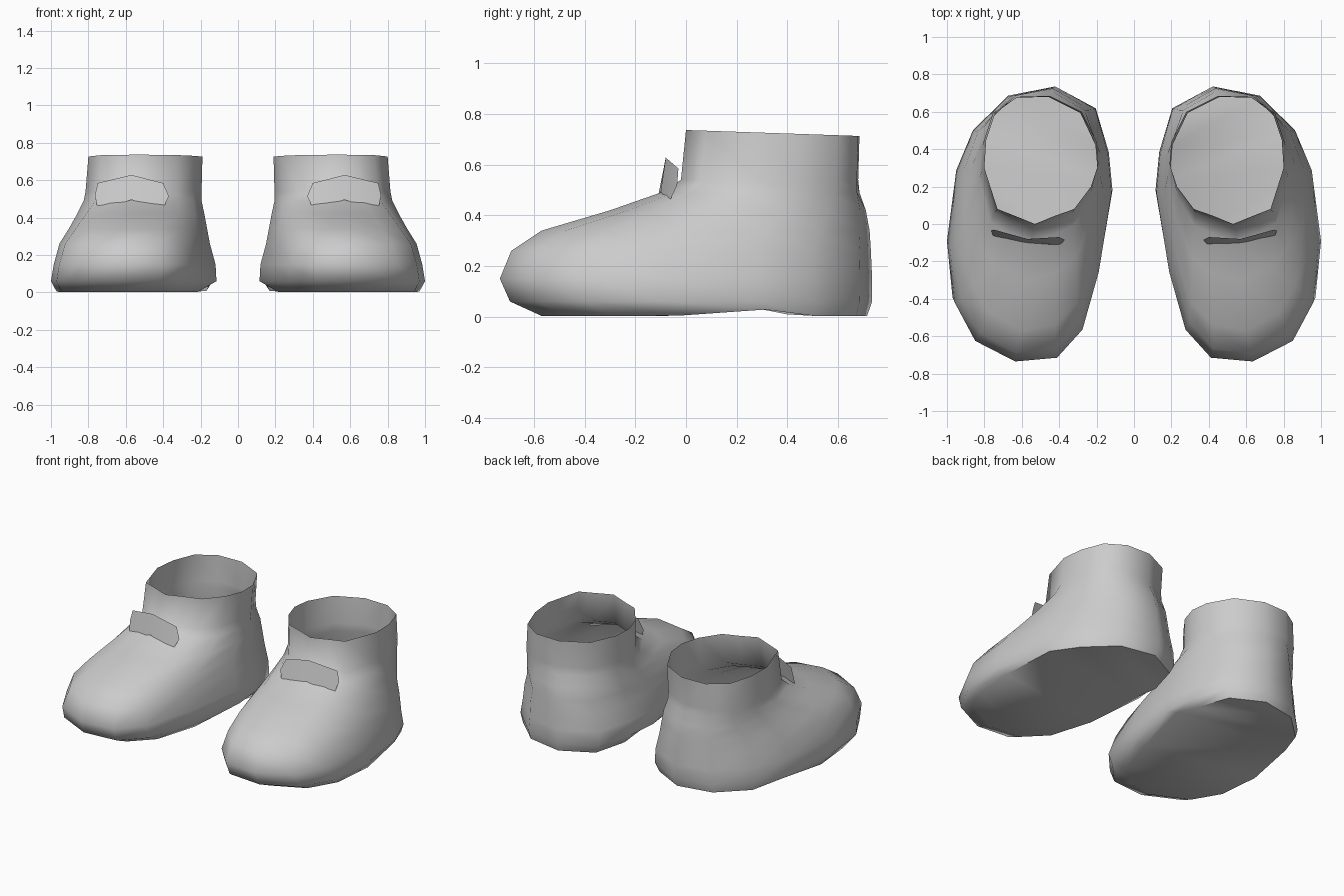
import bpy, bmesh, math

if "Cube" in bpy.data.objects:
    bpy.data.objects.remove(bpy.data.objects["Cube"])

# Plan outlines of one boot, starting at the heel and running round the outer side
foot = [(.42, .74), (.67, .69), (.86, .5), (.95, .28), (1, -.11), (.97, -.42), (.86, -.62),
        (.64, -.73), (.41, -.71), (.27, -.56), (.18, -.25), (.11, .17), (.13, .38), (.2, .62)]
cuff = [(.45, .685), (.62, .68), (.74, .6), (.79, .45), (.8, .3), (.73, .08), (.64, .045),
        (.53, 0), (.42, .045), (.32, .08), (.23, .2), (.19, .32), (.2, .44), (.28, .6)]
N = len(foot)

# Levels: z, inner x, outer x, front y, back y, blend from foot to cuff outline
levels = [(.003, .15, .97, -.57, .715, 0), (.06, .115, 1, -.695, .735, 0),
          (.15, .12, .985, -.735, .735, 0), (.26, .15, .955, -.69, .73, .05),
          (.34, .165, .905, -.57, .725, .2), (.42, .18, .86, -.30, .71, .45),
          (.49, .195, .825, -.10, .685, .8), (.54, .195, .815, -.02, .68, 1),
          (.725, .19, .8, 0, .685, 1)]


def unit(pts):
    xs, ys = zip(*pts)
    return [((x - min(xs)) / (max(xs) - min(xs)), (y - min(ys)) / (max(ys) - min(ys)))
            for x, y in pts]


def mirrored(name, bm, angle):
    me = bpy.data.meshes.new(name)
    bm.to_mesh(me)
    bm.free()
    ob = bpy.data.objects.new(name, me)
    bpy.context.collection.objects.link(ob)
    ob.modifiers.new("pair", 'MIRROR')
    bpy.ops.object.select_all(action='DESELECT')
    ob.select_set(True)
    bpy.context.view_layer.objects.active = ob
    bpy.ops.object.shade_smooth_by_angle(angle=math.radians(angle))
    return ob


# Boot shell: stacked rings, open at the ankle
bm = bmesh.new()
uf, uc = unit(foot), unit(cuff)
rings = []
for i, (z, x0, x1, y0, y1, k) in enumerate(levels):
    ring = []
    for (fx, fy), (cx, cy) in zip(uf, uc):
        x = x0 + (x1 - x0) * (fx + (cx - fx) * k)
        y = y0 + (y1 - y0) * (fy + (cy - fy) * k)
        lift = .042 * math.exp(-((y - .22) / .13) ** 2) if i == 0 else 0
        tilt = .012 * (.35 - y) / .35 if i == len(levels) - 1 else 0
        ring.append(bm.verts.new((x, y, z + lift + tilt)))
    rings.append(ring)
for a, b in zip(rings, rings[1:]):
    for j in range(N):
        n = (j + 1) % N
        bm.faces.new((a[j], b[j], b[n], a[n]))

# Arched sole: strips across from outer to inner side
s, h = rings[0], N // 2
bm.faces.new((s[0], s[1], s[-1]))
bm.faces.new((s[h - 1], s[h], s[h + 1]))
for j in range(1, h - 1):
    bm.faces.new((s[j], s[j + 1], s[N - j - 1], s[N - j]))
bmesh.ops.recalc_face_normals(bm, faces=bm.faces)
mirrored("boots", bm, 60)

# Small instep flap: a thin arched sheet
bm = bmesh.new()
top = [(.40, -.07, .585), (.57, -.08, .628), (.75, -.03, .585)]
mid = [(.37, -.085, .515), None, (.765, -.035, .52)]
low = [(.40, -.115, .45), (.57, -.1, .495), (.75, -.07, .443)]
t = [bm.verts.new(p) for p in top]
l = [bm.verts.new(p) for p in low]
ml, mr = bm.verts.new(mid[0]), bm.verts.new(mid[2])
bm.faces.new((t[0], ml, l[0], l[1], t[1]))
bm.faces.new((t[1], l[1], l[2], mr, t[2]))
mirrored("instep_flaps", bm, 30)
